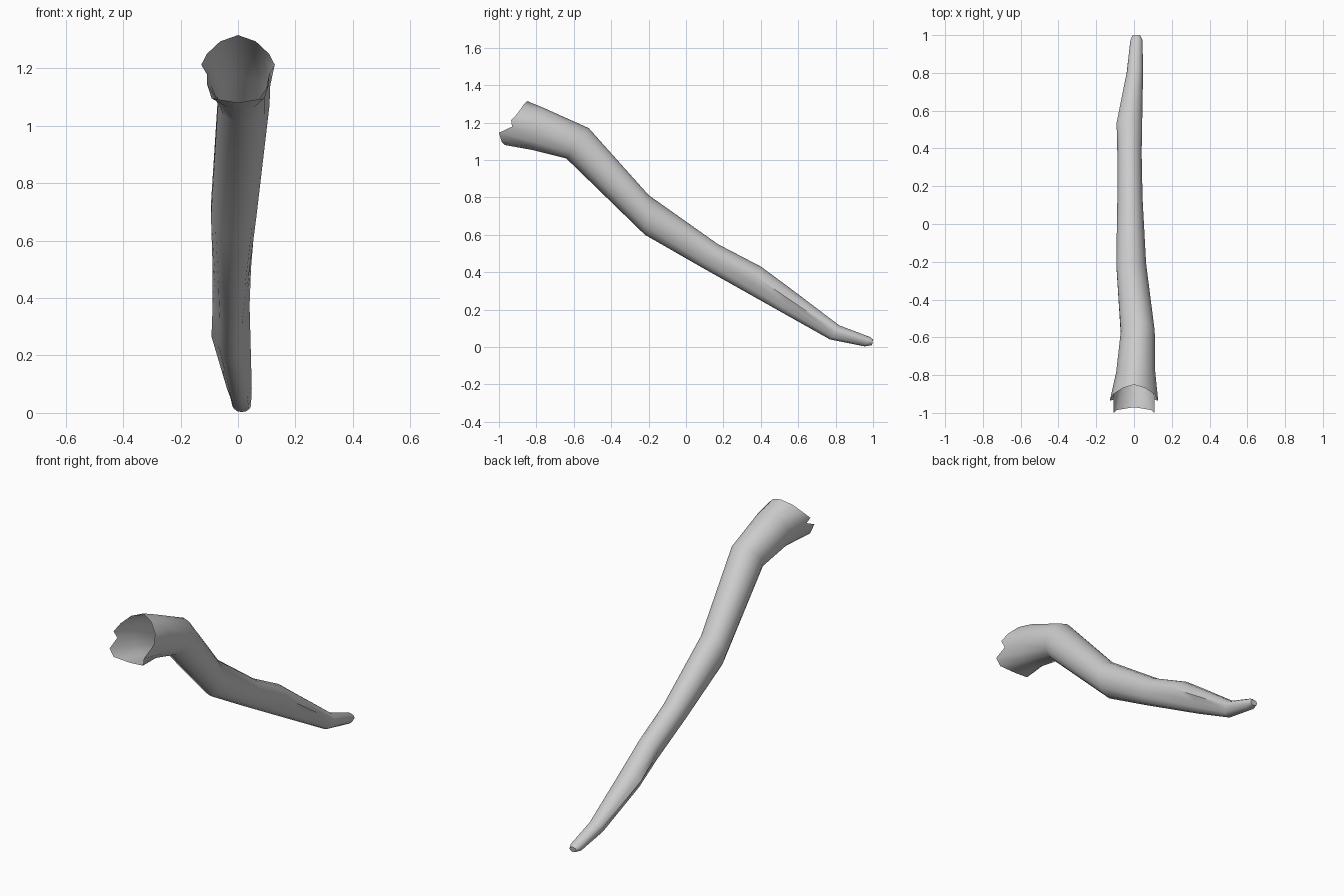
import bpy, bmesh
from math import sin, cos, pi

if "Cube" in bpy.data.objects:
    bpy.data.objects.remove(bpy.data.objects["Cube"])

N = 14  # sides of the tube

# half outline of the ragged open end, top to bottom (x, y, z), mirrored below
rim_half = [(0, -.85, 1.315), (.062, -.87, 1.293), (.108, -.90, 1.25),
            (.128, -.935, 1.212), (.108, -.93, 1.178), (.108, -1.0, 1.145),
            (.092, -.985, 1.095), (0, -.97, 1.08)]

# cross-sections: top (y, z), bottom (y, z), x min, x max, lower flank pinch
sections = [
    ((-.76, 1.278), (-.82, 1.053), -.097, .115, 0),
    ((-.52, 1.17), (-.64, 1.008), -.072, .112, 0),
    ((-.20, .812), (-.22, .60), -.096, .066, 0),
    ((.17, .55), (.08, .428), -.090, .047, .12),
    ((.40, .43), (.34, .282), -.090, .042, .25),
    ((.56, .312), (.50, .192), -.094, .045, .3),
    ((.82, .115), (.77, .04), -.040, .049, .2),
    ((.985, .053), (.955, .003), -.020, .046, 0),
    ((1.0, .040), (.995, .010), -.008, .034, 0),
]


def section_ring(top, bottom, x0, x1, pinch):
    pts = []
    for i in range(N):
        a = 2 * pi * i / N
        t = (1 + cos(a)) / 2
        w = 1 - pinch * (1 if cos(a) < -.1 else 0)
        pts.append(((x0 + x1) / 2 + sin(a) * w * (x1 - x0) / 2,
                    bottom[0] + t * (top[0] - bottom[0]),
                    bottom[1] + t * (top[1] - bottom[1])))
    return pts


rim = rim_half + [(-x, y, z) for x, y, z in rim_half[-2:0:-1]]
rings = [rim] + [section_ring(*s) for s in sections]

# limb: skin the rings, open at the upper end, closed at the tip
bm = bmesh.new()
loops = [[bm.verts.new(p) for p in r] for r in rings]
for a, b in zip(loops, loops[1:]):
    for i in range(N):
        j = (i + 1) % N
        bm.faces.new((a[i], a[j], b[j], b[i]))
bm.faces.new(loops[-1])
bmesh.ops.recalc_face_normals(bm, faces=bm.faces)
mesh = bpy.data.meshes.new("limb")
bm.to_mesh(mesh)
bm.free()
limb = bpy.data.objects.new("limb", mesh)
bpy.context.collection.objects.link(limb)
bpy.context.view_layer.objects.active = limb
limb.select_set(True)
bpy.ops.object.shade_smooth_by_angle(angle=.9)
